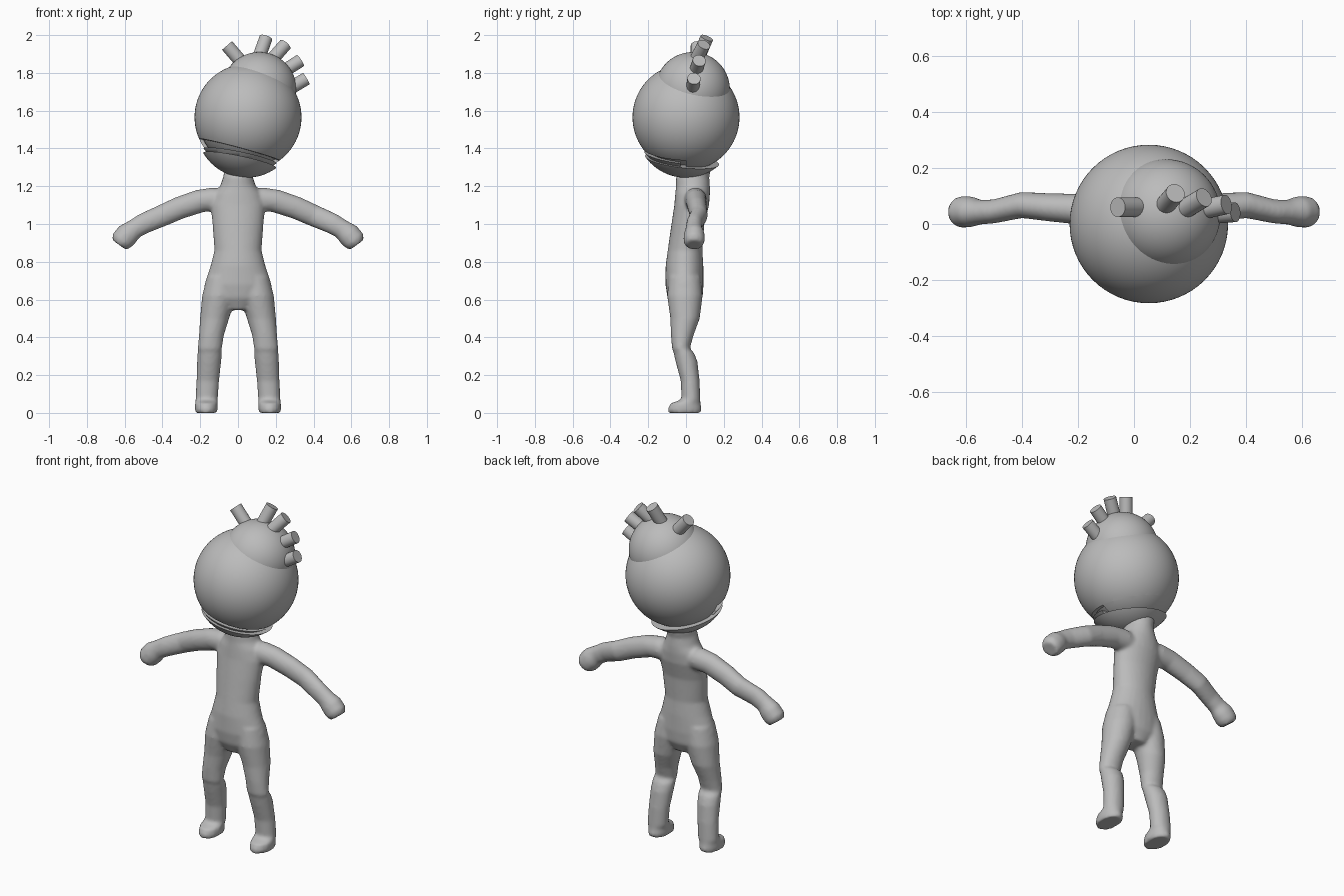
import bpy, bmesh, math
from mathutils import Vector, Matrix

if "Cube" in bpy.data.objects:
    bpy.data.objects.remove(bpy.data.objects["Cube"])

grey = bpy.data.materials.new("plain grey")
grey.diffuse_color = (0.5, 0.5, 0.5, 1)
grey.use_nodes = True
grey.node_tree.nodes["Principled BSDF"].inputs["Base Color"].default_value = grey.diffuse_color


def finish(bm, name, smooth=True):
    bmesh.ops.recalc_face_normals(bm, faces=bm.faces[:])
    me = bpy.data.meshes.new(name)
    bm.to_mesh(me)
    bm.free()
    me.materials.append(grey)
    ob = bpy.data.objects.new(name, me)
    bpy.context.collection.objects.link(ob)
    if smooth:
        bpy.ops.object.select_all(action='DESELECT')
        ob.select_set(True)
        bpy.context.view_layer.objects.active = ob
        bpy.ops.object.shade_smooth_by_angle(angle=math.radians(40))
    return ob


def ball(name, centre, radius, cuts=()):
    """Sphere; each cut (point, normal) removes the side the normal points to."""
    bm = bmesh.new()
    bmesh.ops.create_uvsphere(bm, u_segments=64, v_segments=40, radius=radius,
                              matrix=Matrix.Translation(centre))
    for co, no in cuts:
        bmesh.ops.bisect_plane(bm, geom=bm.verts[:] + bm.edges[:] + bm.faces[:],
                               plane_co=co, plane_no=no, clear_outer=True)
        rim = [e for e in bm.edges if e.is_boundary]
        bmesh.ops.holes_fill(bm, edges=rim, sides=0)
    return finish(bm, name)


def loft(bm, rows, s=1, n=28):
    """Capped tube through elliptic rings (x, y, z, a, b, tilt); s mirrors x."""
    rings = []
    for x, y, z, a, b, tilt in rows:
        t = math.radians(tilt)
        ring = []
        for i in range(n):
            w = 2 * math.pi * i / n
            c, d = a * math.cos(w), b * math.sin(w)
            ring.append(bm.verts.new((s * (x + c * math.cos(t)), y + d, z + c * math.sin(t))))
        rings.append(ring)
    faces = []
    for p, q in zip(rings, rings[1:]):
        for i in range(n):
            j = (i + 1) % n
            faces.append(bm.faces.new((p[i], p[j], q[j], q[i])))
    faces += [bm.faces.new(rings[0]), bm.faces.new(rings[-1])]
    bmesh.ops.recalc_face_normals(bm, faces=faces)


# Body: torso, legs and arms fused into one soft skin
torso = [(0, .065, 1.30, .07, .07, 0), (0, .035, 1.25, .078, .088, 0),
         (0, .037, 1.20, .095, .09, 0), (0, .035, 1.16, .125, .092, 0),
         (0, .03, 1.10, .145, .092, 0), (0, .01, 1.00, .135, .087, 0),
         (0, -.005, .86, .125, .092, 0), (0, -.008, .78, .145, .1, 0),
         (0, -.008, .68, .178, .101, 0), (0, -.005, .61, .165, .093, 0),
         (0, -.005, .545, .07, .06, 0)]
thigh = [(.085, -.007, .72, .08, .085, 0), (.1, -.006, .62, .09, .094, 0),
         (.124, -.005, .5, .077, .078, 0), (.141, -.02, .41, .066, .06, 0),
         (.149, -.027, .34, .064, .047, 0), (.15, -.027, .3, .05, .03, 0)]
shin = [(.149, -.027, .345, .062, .043, 0), (.15, -.01, .315, .065, .055, 0),
        (.153, .003, .27, .064, .058, 0), (.16, .022, .17, .06, .05, 0),
        (.166, .026, .07, .059, .05, 0), (.168, -.003, .05, .06, .08, 0),
        (.168, -.007, .02, .06, .09, 0), (.168, -.007, .0, .057, .086, 0)]
arm = [(.02, .05, 1.13, .05, .05, 80), (.12, .05, 1.13, .065, .06, 75),
       (.2, .053, 1.122, .062, .055, 68), (.31, .06, 1.085, .06, .05, 66),
       (.4, .068, 1.045, .058, .047, 65), (.5, .045, 1.002, .055, .043, 62),
       (.55, .042, .973, .052, .044, 55), (.585, .044, .945, .062, .055, 45),
       (.615, .043, .912, .06, .057, 38), (.63, .043, .89, .045, .045, 36)]
bm = bmesh.new()
loft(bm, torso)
for s in (1, -1):
    for rows in (thigh, shin, arm):
        loft(bm, rows, s)
body = finish(bm, "body", smooth=False)
skin = body.modifiers.new("fuse", 'REMESH')
skin.mode = 'VOXEL'
skin.voxel_size = 0.01
skin.use_smooth_shade = True
soft = body.modifiers.new("soften", 'SMOOTH')
soft.factor = 0.5
soft.iterations = 5

# Head, cut along the upper lip, and closed behind
C = Vector((.053, 0, 1.565))
lip_co, lip_n = Vector((0, -.2, 1.405)), Vector((.27, .05, 1))
slot_co, slot_n = Vector((0, -.19, 1.36)), Vector((.207, .12, 1))
back = Vector((0, 1, 0))
ball("head", C, .283, [(lip_co, -lip_n)])
ball("head_back", C, .283, [(lip_co, lip_n), (Vector((0, 0, 0)), -back)])
ball("mouth_inside", C, .265)

# Lower lip strip and jaw
ball("lower_lip", C, .289, [(slot_co + Vector((0, 0, .022)), slot_n), (slot_co, -slot_n),
                            (Vector((0, -.03, 0)), back)])
ball("jaw", Vector((.045, 0, 1.511)), .266, [(slot_co, slot_n)])

# Scalp bump and hair stubs
ball("scalp", Vector((.112, .035, 1.713)), .197)
stubs = [((.015, .06, 1.86), (-.058, .06, 1.945)), ((.11, .065, 1.88), (.148, .11, 1.985)),
         ((.175, .05, 1.865), (.25, .095, 1.95)), ((.235, .05, 1.805), (.33, .07, 1.865)),
         ((.27, .035, 1.715), (.362, .042, 1.77))]
for i, (a, b) in enumerate(stubs):
    a, b = Vector(a), Vector(b)
    d = b - a
    bm = bmesh.new()
    bmesh.ops.create_cone(bm, cap_ends=True, segments=32, radius1=.035, radius2=.035, depth=d.length,
                          matrix=Matrix.Translation((a + b) / 2) @ d.to_track_quat('Z', 'Y').to_matrix().to_4x4())
    finish(bm, f"hair_stub_{i + 1}")
